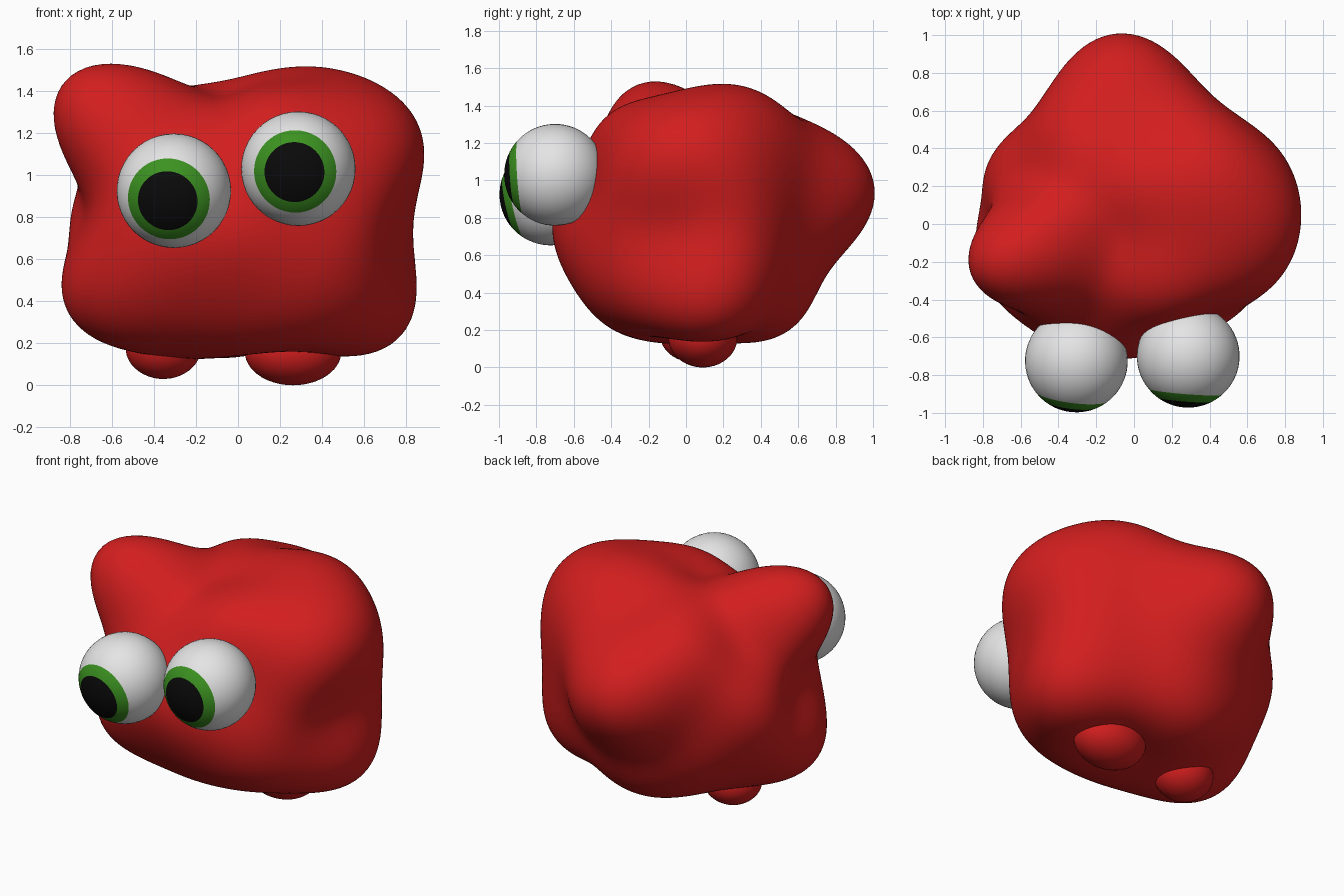
import bpy, bmesh, math
from mathutils import Vector

if "Cube" in bpy.data.objects:
    bpy.data.objects.remove(bpy.data.objects["Cube"])


def material(name, rgb):
    m = bpy.data.materials.new(name)
    m.diffuse_color = (*rgb, 1)
    m.use_nodes = True
    m.node_tree.nodes["Principled BSDF"].inputs["Base Color"].default_value = m.diffuse_color
    return m


RED = material("red", (0.65, 0.013, 0.013))
WHITE = material("white", (0.78, 0.78, 0.78))
GREEN = material("green", (0.045, 0.29, 0.015))
BLACK = material("black", (0.003, 0.003, 0.003))


def make_object(name, bm, mats):
    for f in bm.faces:
        f.smooth = True
    me = bpy.data.meshes.new(name)
    bm.to_mesh(me)
    bm.free()
    for m in mats:
        me.materials.append(m)
    ob = bpy.data.objects.new(name, me)
    bpy.context.collection.objects.link(ob)
    return ob


# Lumpy body: a sphere whose radius passes smoothly through these bumps and dips
CENTRE = Vector((0, 0.05, 0.83))
BUMPS = [
    # horn
    (-.89, -.18, 1.31), (-.65, -.18, 1.53), (-.81, -.34, 1.27), (-.63, .10, 1.36),
    (-.78, .04, 1.20),
    # left side
    (-.79, .20, .85), (-.73, -.10, .86), (-.84, -.15, .45), (-.70, -.10, .235),
    (-.76, .20, .50), (-.69, -.36, .92),
    # back
    (-.58, .55, .85), (-.34, .86, .87), (-.12, 1.0, .87),
    (.43, .66, .86), (.69, .44, 1.18),
    # right side
    (.83, .28, .90), (.885, 0, 1.10), (.79, -.05, .77), (.85, .14, .43),
    (.75, .39, .50), (.66, .20, .17), (.80, -.25, 1.05), (.62, -.41, .75),
    # top
    (.35, .22, 1.515), (.63, .15, 1.45), (-.20, -.10, 1.405), (.30, -.15, 1.455),
    (0, .50, 1.38), (-.15, .75, 1.27), (.43, .43, 1.44), (-.48, .42, 1.27),
    (.24, -.40, 1.36), (-.32, -.40, 1.30),
    # front
    (0, -.71, .72), (0, -.59, 1.08), (.40, -.50, 1.0), (-.35, -.55, 1.06),
    (-.58, -.53, .72), (.05, -.64, .50), (0, -.46, .25), (-.50, -.42, .29),
    (.50, -.40, .32),
    # underside
    (-.05, -.05, .135), (.32, .12, .16), (-.30, .30, .17), (0, .61, .25),
    (-.10, .80, .57), (.45, .53, .40), (-.54, .46, .44),
]
BASE = 0.78


def kernel(a, b):
    return math.exp(-(a - b).length_squared / 0.52 ** 2)


offsets = [Vector(p) - CENTRE for p in BUMPS]
dirs = [o.normalized() for o in offsets]
heights = [o.length - BASE for o in offsets]
grid = [[kernel(a, b) for b in dirs] for a in dirs]
weights = [0.0] * len(dirs)
for _ in range(400):
    for i, row in enumerate(grid):
        rest = sum(k * w for k, w in zip(row, weights)) - weights[i]
        weights[i] = (heights[i] - rest) / 1.01

bm = bmesh.new()
bmesh.ops.create_icosphere(bm, subdivisions=6, radius=1)
for v in bm.verts:
    d = v.co.normalized()
    r = BASE + sum(w * kernel(d, e) for w, e in zip(weights, dirs))
    v.co = CENTRE + d * r
make_object("body", bm, [RED])

# Stubby feet
for name, loc, size in (
    ("left_foot", (-.355, .03, .18), (.18, .17, .15)),
    ("right_foot", (.262, .09, .16), (.23, .185, .16)),
):
    bm = bmesh.new()
    bmesh.ops.create_icosphere(bm, subdivisions=4, radius=1)
    for v in bm.verts:
        v.co = Vector(loc) + Vector(a * b for a, b in zip(v.co, size))
    make_object(name, bm, [RED])

# Eyeballs: the sphere pole is the gaze; rings are moved to the pupil and iris edges
RINGS = 32
PUPIL, IRIS = math.radians(31.7), math.radians(46.2)


def ring_angle(i):
    if i <= 6:
        return PUPIL * i / 6
    if i <= 9:
        return PUPIL + (IRIS - PUPIL) * (i - 6) / 3
    return IRIS + (math.pi - IRIS) * (i - 9) / (RINGS - 9)


def eye(name, loc, gaze, radius=0.272):
    bm = bmesh.new()
    bmesh.ops.create_uvsphere(bm, u_segments=48, v_segments=RINGS, radius=1)
    for v in bm.verts:
        i = round(math.acos(max(-1, min(1, v.co.z))) / math.pi * RINGS)
        a, t = math.atan2(v.co.y, v.co.x), ring_angle(i)
        v.co = Vector((math.sin(t) * math.cos(a), math.sin(t) * math.sin(a), math.cos(t)))
    for f in bm.faces:
        z = f.calc_center_median().z
        f.material_index = 2 if z > math.cos(PUPIL) else 1 if z > math.cos(IRIS) else 0
    turn = Vector(gaze).to_track_quat('Z', 'Y')
    for v in bm.verts:
        v.co = Vector(loc) + turn @ v.co * radius
    make_object(name, bm, [WHITE, GREEN, BLACK])


eye("left_eye", (-.305, -.725, .925), (-.13, -1, -.21))
eye("right_eye", (.287, -.70, 1.03), (-.08, -1, -.07))
